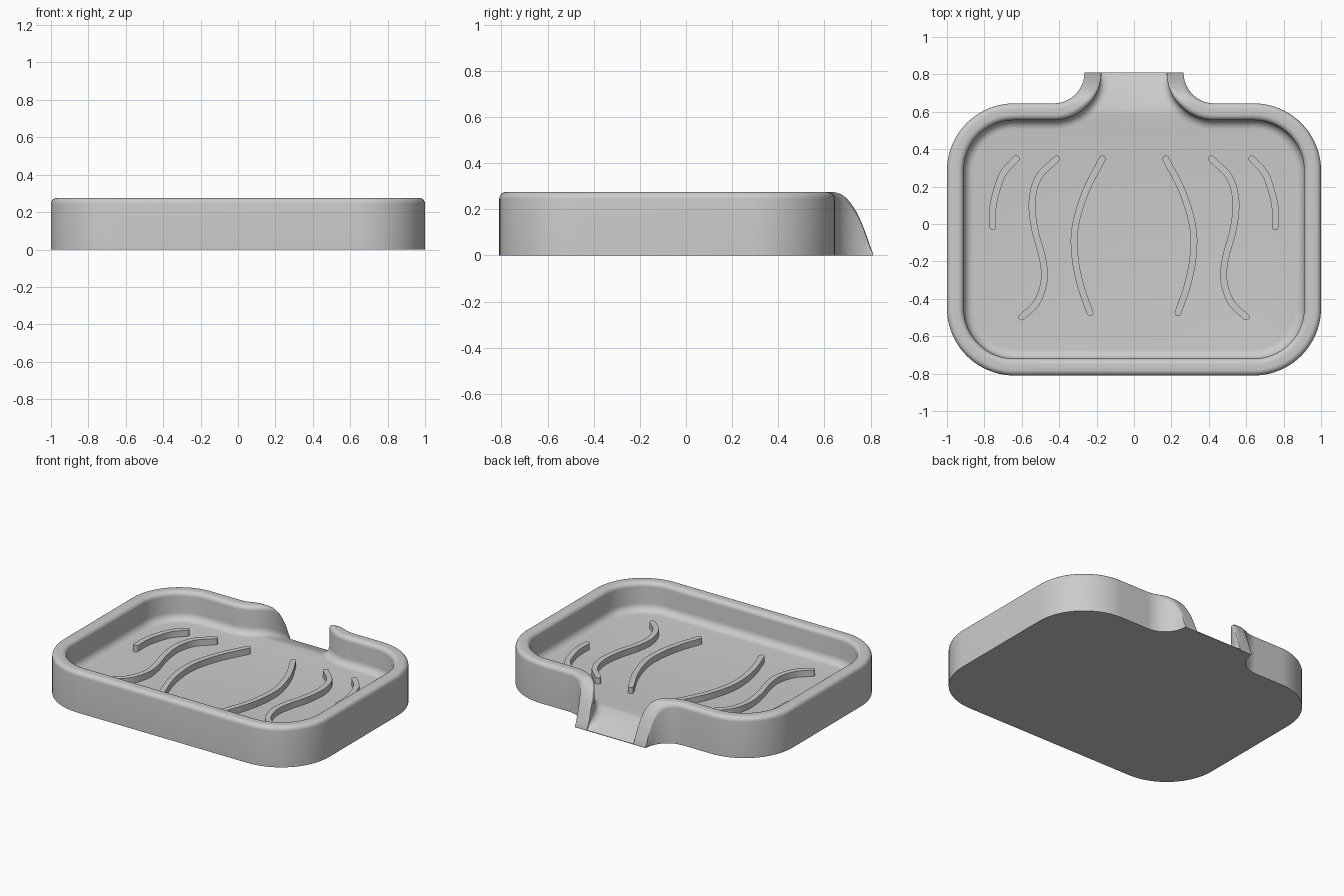
import bpy, bmesh, math
from mathutils import Vector

if "Cube" in bpy.data.objects:
    bpy.data.objects.remove(bpy.data.objects["Cube"])

HEIGHT, FLOOR, TIP_Y = 0.275, 0.085, 0.81
HALF_WALL, RIM, COVE = 0.045, 0.03, 0.05

grey = bpy.data.materials.new("plain_grey")
grey.use_nodes = True
grey.diffuse_color = (0.6, 0.6, 0.6, 1)
grey.node_tree.nodes["Principled BSDF"].inputs["Base Color"].default_value = (0.6, 0.6, 0.6, 1)


def finish(bm, name, angle):
    bmesh.ops.recalc_face_normals(bm, faces=bm.faces)
    mesh = bpy.data.meshes.new(name)
    bm.to_mesh(mesh)
    bm.free()
    mesh.materials.append(grey)
    ob = bpy.data.objects.new(name, mesh)
    bpy.context.collection.objects.link(ob)
    bpy.ops.object.select_all(action='DESELECT')
    ob.select_set(True)
    bpy.context.view_layer.objects.active = ob
    bpy.ops.object.shade_smooth_by_angle(angle=math.radians(angle))


def arc(cx, cy, r, start, end, steps):
    """Points on an arc, each with its outward radial direction."""
    result = []
    for i in range(steps + 1):
        a = math.radians(start + (end - start) * i / steps)
        d = Vector((math.cos(a), math.sin(a)))
        result.append((Vector((cx, cy)) + d * r, d))
    return result


def rim_height(y):
    u = max(0, (y - 0.63) / (TIP_Y - 0.63))
    return max(0.012, HEIGHT * (1 - u ** 2.3))


def floor_height(y):
    u = min(1, max(0, (y - 0.6) / (TIP_Y - 0.6)))
    return FLOOR + (0.004 - FLOOR) * u ** 1.2


# Wall centre line: spout flare, back corner, front corner, then its mirror
half = arc(-0.43, 0.81, 0.21, 0, -90, 24)
for cy, a in ((0.285, 90), (-0.45, 180)):
    half += [(p, -d) for p, d in arc(-0.64, cy, 0.315, a, a + 90, 20)]
flip = Vector((-1, 1))
path = half + [(p * flip, d * flip) for p, d in reversed(half)]

# Wall section as (inward offset, height fraction, inner side?)
quarter = [math.radians(90 * i / 6) for i in range(7)]
inner_h = HEIGHT - FLOOR
section = [(-HALF_WALL, 0, False)]
section += [(-HALF_WALL + RIM * (1 - math.cos(a)),
             1 - RIM / HEIGHT * (1 - math.sin(a)), False) for a in quarter]
section += [(HALF_WALL - RIM * (1 - math.sin(a)),
             1 - RIM / inner_h * (1 - math.cos(a)), True) for a in quarter]
section += [(HALF_WALL + COVE * (1 - math.cos(a)),
             COVE / inner_h * (1 - math.sin(a)), True) for a in quarter]

# Tray: sweep the section, then close floor, spout, tip and underside
bm = bmesh.new()
rows = []
for p, n in path:
    row = []
    for offset, t, inside in section:
        q = p + n * offset
        base = floor_height(q.y) if inside else 0
        row.append(bm.verts.new((q.x, q.y, base + (rim_height(q.y) - base) * t)))
    rows.append(row)
for a, b in zip(rows, rows[1:]):
    for j in range(len(section) - 1):
        bm.faces.new((a[j], b[j], b[j + 1], a[j + 1]))
foot = [row[-1] for row in rows]
k = next(i for i, v in enumerate(foot) if v.co.y <= 0.6)
for i in range(k):
    bm.faces.new((foot[i], foot[i + 1], foot[-2 - i], foot[-1 - i]))
bm.faces.new(foot[k:len(foot) - k])
bm.faces.new([row[0] for row in rows])
bm.faces.new(rows[0] + rows[-1][::-1])
finish(bm, "tray", 35)


def smooth_path(points, steps=8):
    """Smooth curve through all the points."""
    pts = [Vector(p) for p in points]
    pts = [2 * pts[0] - pts[1]] + pts + [2 * pts[-1] - pts[-2]]
    out = []
    for a, b, c, d in zip(pts, pts[1:], pts[2:], pts[3:]):
        for i in range(steps):
            t = i / steps
            out.append(0.5 * (2 * b + (c - a) * t + (2 * a - 5 * b + 4 * c - d) * t ** 2
                              + (3 * b - a - 3 * c + d) * t ** 3))
    return out + [pts[-2]]


def ridge(name, points, side):
    """Raised wavy rib with round ends."""
    r = 0.018
    line = [Vector((p.x * side, p.y)) for p in smooth_path(points)]
    tangents = [(line[min(i + 1, len(line) - 1)] - line[max(i - 1, 0)]).normalized()
                for i in range(len(line))]
    left, right = [], []
    for p, t in zip(line, tangents):
        n = Vector((-t.y, t.x)) * r
        left.append(p + n)
        right.append(p - n)

    def cap(p, t):
        n = Vector((-t.y, t.x))
        return [p + r * (n * math.cos(a) + t * math.sin(a))
                for a in (math.pi * i / 8 for i in range(1, 8))]

    loop = left + cap(line[-1], tangents[-1]) + right[::-1] + cap(line[0], -tangents[0])
    bm = bmesh.new()
    low = [bm.verts.new((p.x, p.y, FLOOR - 0.01)) for p in loop]
    top = [bm.verts.new((p.x, p.y, FLOOR + 0.042)) for p in loop]
    bm.faces.new(low)
    bm.faces.new(top)
    for i in range(len(loop)):
        j = (i + 1) % len(loop)
        bm.faces.new((low[i], low[j], top[j], top[i]))
    finish(bm, name, 35)


# Drainage ridges, mirrored left and right
ridges = {
    "outer_ridge": [(0.63, 0.348), (0.70, 0.27), (0.74, 0.16), (0.755, 0.08), (0.755, -0.015)],
    "middle_ridge": [(0.415, 0.348), (0.51, 0.25), (0.545, 0.12), (0.53, -0.03),
                     (0.49, -0.18), (0.48, -0.3), (0.52, -0.42), (0.60, -0.497)],
    "inner_ridge": [(0.17, 0.348), (0.26, 0.17), (0.315, -0.02), (0.315, -0.18),
                    (0.285, -0.33), (0.235, -0.475)],
}
for name, points in ridges.items():
    ridge("left_" + name, points, 1)
    ridge("right_" + name, points, -1)
